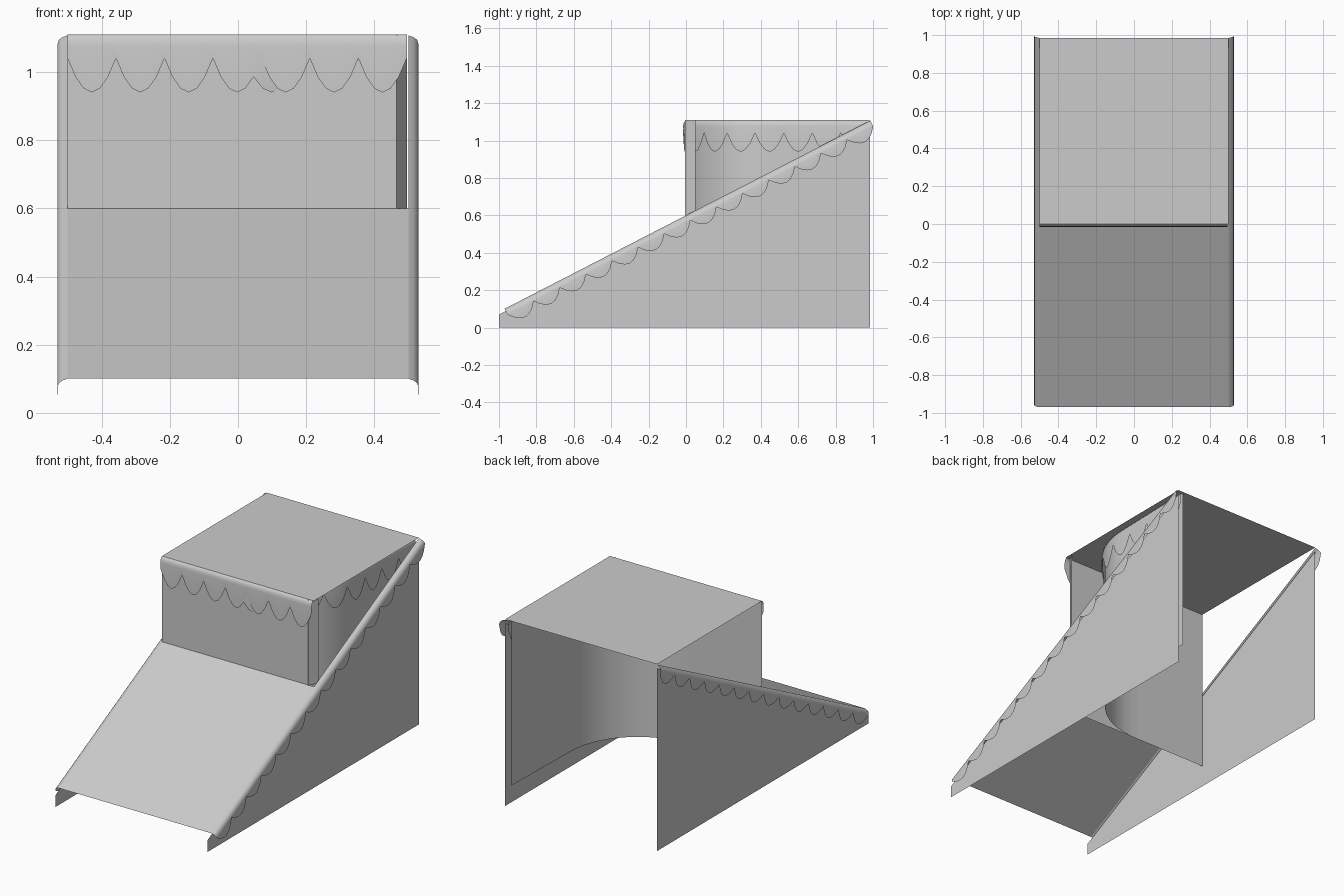
import bpy, math
from mathutils import Vector

if "Cube" in bpy.data.objects:
    bpy.data.objects.remove(bpy.data.objects["Cube"])

SLOPE = 0.515
HALF = 0.5
TOP = 1.11


def slope_z(y):
    return 0.60 + SLOPE * y


def make(name, verts, faces, smooth=False):
    me = bpy.data.meshes.new(name)
    me.from_pydata([tuple(v) for v in verts], [], faces)
    me.update()
    ob = bpy.data.objects.new(name, me)
    bpy.context.collection.objects.link(ob)
    if smooth:
        bpy.ops.object.select_all(action='DESELECT')
        bpy.context.view_layer.objects.active = ob
        ob.select_set(True)
        bpy.ops.object.shade_smooth_by_angle(angle=math.radians(50))
    return ob


def wall(name, path, z0, z1, smooth=False):
    # vertical sheet standing on a plan path
    n = len(path)
    verts = [(x, y, z) for z in (z0, z1) for x, y in path]
    faces = [(i, i + 1, n + i + 1, n + i) for i in range(n - 1)]
    return make(name, verts, faces, smooth)


def resample(points, n):
    pts = [Vector(p) for p in points]
    cum = [0.0]
    for a, b in zip(pts, pts[1:]):
        cum.append(cum[-1] + (b - a).length)
    out, k = [], 0
    for i in range(n + 1):
        d = cum[-1] * i / n
        while k < len(pts) - 2 and d > cum[k + 1]:
            k += 1
        out.append(pts[k].lerp(pts[k + 1], (d - cum[k]) / (cum[k + 1] - cum[k])))
    return out


def fringe(name, points, down, bulge, scallops, notch, depth, side):
    # rolled edge that hangs from a path and ends in scallops
    steps = 6
    n = scallops * steps
    path = resample(points, n)
    down = Vector(down).normalized()
    verts = []
    for i, p in enumerate(path):
        t = (path[min(i + 1, n)] - path[max(i - 1, 0)]).normalized()
        out = t.cross(down) * side
        d = notch + depth * abs(math.sin(math.pi * i / steps)) ** 0.85
        for o, h in ((0, 0), (0.5, 0.006), (0.85, 0.015), (1, 0.032), (0.95, d)):
            verts.append(p + out * bulge * o + down * h)
    faces = [(i * 5 + j, i * 5 + j + 1, i * 5 + j + 6, i * 5 + j + 5)
             for i in range(n) for j in range(4)]
    return make(name, verts, faces, True)


# ramp and upper platform
make("ramp", [(-HALF, -0.97, slope_z(-0.97)), (HALF, -0.97, slope_z(-0.97)),
              (HALF, 0, 0.6), (-HALF, 0, 0.6)], [(0, 1, 2, 3)])
make("platform_top", [(-HALF, 0, TOP), (HALF, 0, TOP),
                      (HALF, 0.985, TOP), (-HALF, 0.985, TOP)], [(0, 1, 2, 3)])

# triangular side panels with scalloped rolled edges
for s, label in ((-1, "left"), (1, "right")):
    x = s * HALF
    make(label + "_side_panel", [(x, -1, 0), (x, 0.985, 0), (x, 0.985, 1.085),
                                 (x, -1, 0.07)], [(0, 1, 2, 3)])
    fringe(label + "_slope_fringe",
           [(x, -0.97, slope_z(-0.97)), (x, 0.985, slope_z(0.985))],
           (0, SLOPE, -1), 0.03, 14, 0.035, 0.055, -s)

# front wall with a narrow angled return at its right end
wall("front_wall", [(-HALF, 0), (0.465, 0)], 0.13, TOP)
wall("front_wall_return", [(0.465, -0.005), (0.495, 0.05)], 0.6, TOP)

# rounded inner wall sweeping from the front to the back right
arc = [(0.45 - 0.43 + 0.43 * math.sin(a), 0.45 - 0.445 * math.cos(a))
       for a in (math.pi / 2 * i / 12 for i in range(13))]
curve = [(-0.02, 0.004)] + arc + [(0.462, 0.98)]
wall("rounded_wall", curve, 0.13, TOP, True)

# scalloped edges of the upper walls
fringe("front_fringe", [(-HALF, 0, TOP), (0.495, 0, TOP)], (0, 0, -1),
       0.015, 7, 0.07, 0.10, -1 if Vector((1, 0, 0)).cross((0, 0, -1)).y > 0 else 1)
fringe("rounded_wall_fringe", [(x, y, TOP) for x, y in curve[1:]], (0, 0, -1),
       0.02, 8, 0.07, 0.10, -1)
